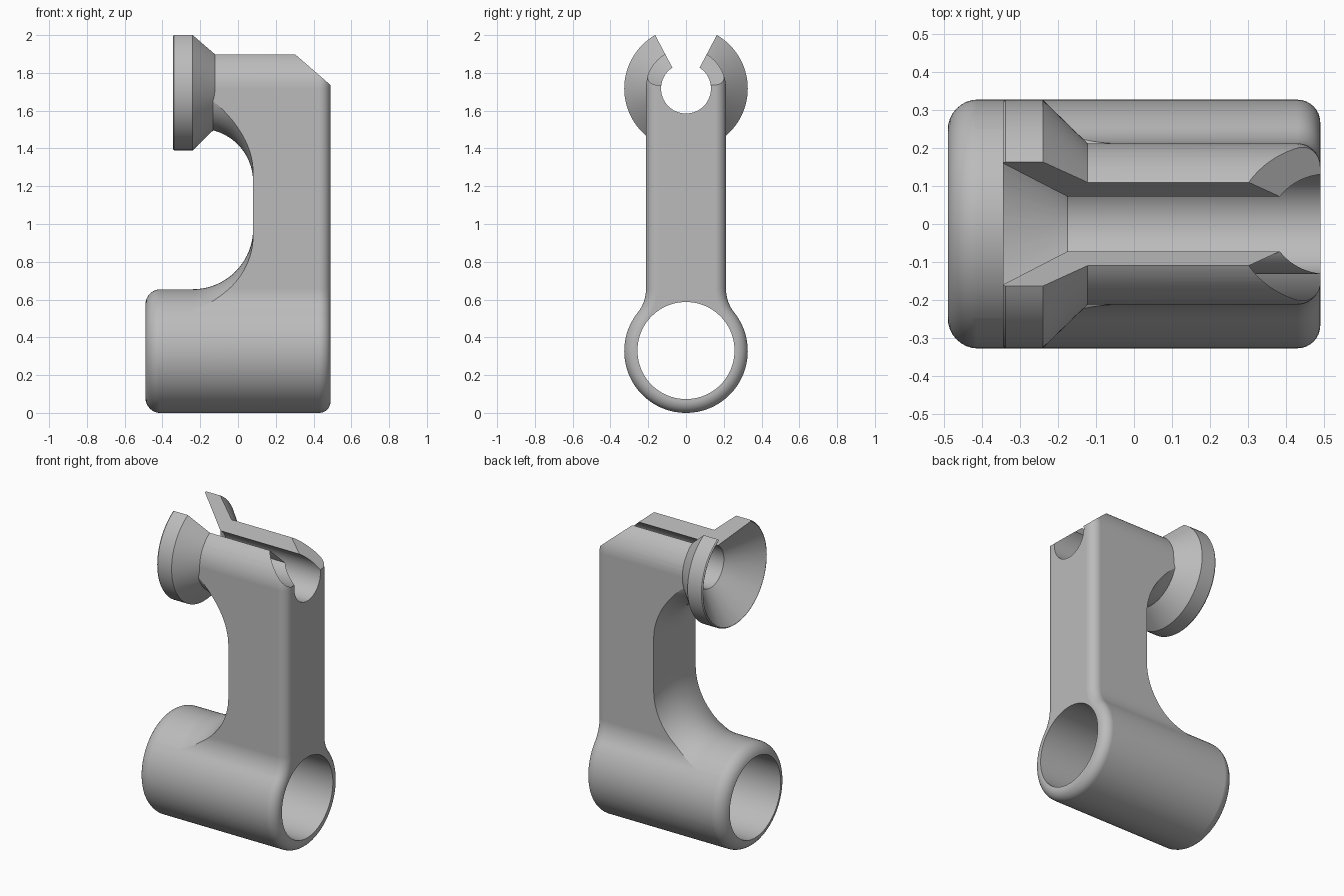
import bpy, bmesh
from math import sin, cos, pi, atan2, sqrt, radians

cube = bpy.data.objects.get("Cube")
if cube:
    bpy.data.objects.remove(cube, do_unlink=True)

LOW_Z, LOW_R = 0.327, 0.327      # lower sleeve
HUB_Z, HUB_R = 1.717, 0.212      # upper hub, also half the arm width
END = 0.49                       # half the sleeve length
FACE = 0.08                      # inner face of the arm
SEGS = 96

grey = bpy.data.materials.new("light_grey")
grey.use_nodes = True
grey.diffuse_color = (0.5, 0.5, 0.5, 1)
grey.node_tree.nodes["Principled BSDF"].inputs["Base Color"].default_value = (0.5, 0.5, 0.5, 1)


def arc(cx, cy, r, a0, a1, n):
    """Points on an arc, angles in radians."""
    return [(cx + r * cos(a0 + (a1 - a0) * i / n),
             cy + r * sin(a0 + (a1 - a0) * i / n)) for i in range(n + 1)]


def loft(name, rings, capped):
    """Solid through equal rings; capped at the ends, or closed round on itself."""
    bm = bmesh.new()
    loops = [[bm.verts.new(p) for p in ring] for ring in rings]
    n = len(rings[0])
    pairs = list(zip(loops, loops[1:]))
    if capped:
        bm.faces.new(loops[0])
        bm.faces.new(loops[-1])
    else:
        pairs.append((loops[-1], loops[0]))
    for a, b in pairs:
        for i in range(n):
            j = (i + 1) % n
            bm.faces.new((a[i], a[j], b[j], b[i]))
    bmesh.ops.recalc_face_normals(bm, faces=bm.faces)
    mesh = bpy.data.meshes.new(name)
    bm.to_mesh(mesh)
    bm.free()
    mesh.materials.append(grey)
    obj = bpy.data.objects.new(name, mesh)
    bpy.context.collection.objects.link(obj)
    return obj


def turned(name, profile, z, capped=True):
    """Turn (x, radius) points about a lengthwise axis at height z."""
    angles = [2 * pi * i / SEGS for i in range(SEGS)]
    return loft(name, [[(x, r * sin(a), z + r * cos(a)) for a in angles]
                       for x, r in profile], capped)


def combine(target, tool, operation):
    """Apply a boolean and discard the tool."""
    mod = target.modifiers.new(operation.lower(), 'BOOLEAN')
    mod.operation, mod.object, mod.solver = operation, tool, 'EXACT'
    bpy.context.view_layer.objects.active = target
    bpy.ops.object.modifier_apply(modifier=mod.name)
    bpy.data.objects.remove(tool, do_unlink=True)


def outline(d):
    """End outline of sleeve, side flares, arm and hub, inset by d."""
    flare = 0.2
    cy = HUB_R + flare
    rise = sqrt((LOW_R + flare) ** 2 - cy ** 2)
    a = atan2(rise, cy)
    half = arc(0, LOW_Z, LOW_R - d, -pi / 2, a, 36)
    half += arc(cy, LOW_Z + rise, flare + d, a + pi, pi, 12)[1:]
    half += arc(0, HUB_Z, HUB_R - d, 0, pi / 2, 24)
    return half + [(-y, z) for y, z in half[-2:0:-1]]


# Body: sleeve, arm and hub in one, with a rounded outer end
fillet = 0.06
stations = [(-END, 0)]
for i in range(9):
    t = pi / 2 * i / 8
    stations.append((END - fillet + fillet * sin(t), fillet * (1 - cos(t))))
bracket = loft("clamp_bracket", [[(x, y, z) for y, z in outline(d)]
                                 for x, d in stations], True)

# Clear the space beside the arm, leaving round fillets onto sleeve and hub
r, rnd, big = LOW_R + 0.0005, 0.08, 0.32
profile = [(-0.6, r - rnd)] + arc(rnd - END, r - rnd, rnd, pi, pi / 2, 8)
profile += arc(FACE - big, r + big, big, -pi / 2, 0, 20) + [(FACE, 0.82), (-0.6, 0.82)]
combine(bracket, turned("lower_clearance", profile, LOW_Z, False), 'DIFFERENCE')

r, big = HUB_R + 0.001, 0.28
profile = [(-0.6, r)] + arc(FACE - big, r + big, big, -pi / 2, 0, 20)
profile += [(FACE, 0.7), (-0.6, 0.7)]
combine(bracket, turned("upper_clearance", profile, HUB_Z, False), 'DIFFERENCE')

combine(bracket, turned("hub_trim", [(-0.7, 0.5), (-0.29, 0.5)], HUB_Z), 'DIFFERENCE')

# Flared flange on the inner end of the hub
flange = turned("flange", [(-0.345, 0.05), (-0.345, 0.322), (-0.338, LOW_R), (-0.24, LOW_R),
                           (-0.123, HUB_R + 0.001), (-0.11, 0.19), (-0.11, 0.05)], HUB_Z)
combine(bracket, flange, 'UNION')

# Sleeve bore, and hub bore with its conical mouth
combine(bracket, turned("sleeve_bore", [(-0.7, 0.257), (0.7, 0.257)], 0.33), 'DIFFERENCE')
combine(bracket, turned("hub_bore", [(-0.4, 0.38), (-0.175, 0.132), (0.7, 0.132)], HUB_Z),
        'DIFFERENCE')

# Wedge slot along the top of the hub
wedge = [(-0.031, 1.75), (0.031, 1.75), (0.216, 2.1), (-0.216, 2.1)]
combine(bracket, loft("slot", [[(x, y, z) for y, z in wedge] for x in (-0.7, 0.7)], True),
        'DIFFERENCE')

# Sloped cut on the outer top corner
corner = [(0.2, 1.987), (0.6, 1.64), (0.6, 2.3), (0.2, 2.3)]
combine(bracket, loft("corner_cut", [[(x, y, z) for x, z in corner] for y in (-0.5, 0.5)], True),
        'DIFFERENCE')

# Smooth shading with crisp edges
bpy.ops.object.select_all(action='DESELECT')
bracket.select_set(True)
bpy.context.view_layer.objects.active = bracket
bpy.ops.object.shade_smooth_by_angle(angle=radians(25))
normals = bracket.modifiers.new("weighted_normals", 'WEIGHTED_NORMAL')
normals.keep_sharp = True
